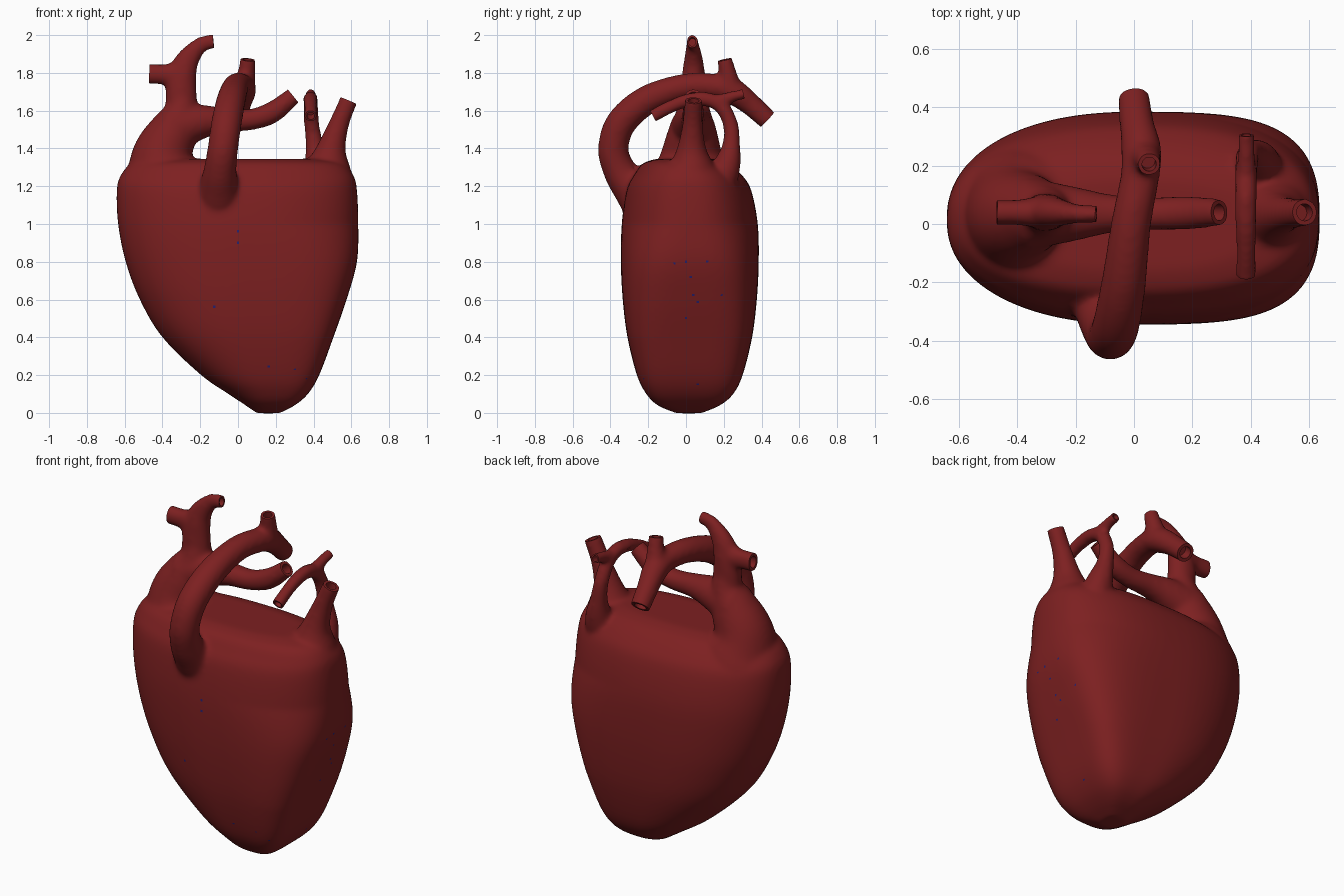
import bpy, bmesh, math
from mathutils import Vector

cube = bpy.data.objects.get("Cube")
if cube:
    bpy.data.objects.remove(cube)


def flat_colour(name, rgb):
    mat = bpy.data.materials.new(name)
    mat.use_nodes = True
    mat.diffuse_color = (*rgb, 1)
    mat.node_tree.nodes["Principled BSDF"].inputs["Base Color"].default_value = (*rgb, 1)
    return mat


flesh = flat_colour("deep red flesh", (0.205, 0.0145, 0.015))
vein = flat_colour("vein blue", (0.02, 0.015, 0.16))


def spline(rows, steps=6):
    """Catmull-Rom interpolation through rows of equal length."""
    rows = [Vector(r) for r in rows]
    ext = [rows[0] * 2 - rows[1]] + rows + [rows[-1] * 2 - rows[-2]]
    out = []
    for a, b, c, d in zip(ext, ext[1:], ext[2:], ext[3:]):
        for i in range(steps):
            t = i / steps
            out.append(0.5 * (2 * b + (c - a) * t + (2 * a - 5 * b + 4 * c - d) * t ** 2
                              + (3 * b - a - 3 * c + d) * t ** 3))
    return out + [rows[-1]]


def loft(bm, rings):
    """Skin closed rings of points and cap both ends."""
    rings = [[bm.verts.new(p) for p in ring] for ring in rings]
    n = len(rings[0])
    for lo, hi in zip(rings, rings[1:]):
        for i in range(n):
            j = (i + 1) % n
            bm.faces.new((lo[i], lo[j], hi[j], hi[i]))
    bm.faces.new(rings[0][::-1])
    bm.faces.new(rings[-1])


def circle(centre, normal, side, radius, squash, n=24):
    other = normal.cross(side)
    ring = []
    for i in range(n):
        a = math.tau * i / n
        offset = radius * (math.cos(a) * side + math.sin(a) * other)
        offset.y *= squash
        ring.append(centre + offset)
    return ring


def vessel(path, open_end=True, squash=1.0):
    """Tapered tube along (x, y, z, radius); an open end also gets a bore cutter."""
    pts = spline(path)
    pos = [p.to_3d() for p in pts]
    rad = [p[3] + 0.005 for p in pts]
    end, end_r = pos[-1].copy(), path[-1][3]
    tip = (pos[-1] - pos[-2]).normalized()
    if open_end:
        pos.append(end + tip * 0.02)
        rad.append(rad[-1])
    rings, side = [], Vector((0.31, 0.87, 0.38))
    for i, p in enumerate(pos):
        t = (pos[min(i + 1, len(pos) - 1)] - pos[max(i - 1, 0)]).normalized()
        side = (side - t * side.dot(t)).normalized()
        rings.append(circle(p, t, side, rad[i], squash))
    loft(solid, rings)
    if open_end:
        bore, rim = end_r * 0.68, end_r * 1.18 + 0.004
        steps = ((-0.05, bore), (0, bore), (0, rim), (0.033, rim))
        loft(cuts, [circle(end + tip * d, tip, side, r, squash) for d, r in steps])


def make_object(name, bm):
    bmesh.ops.recalc_face_normals(bm, faces=bm.faces)
    mesh = bpy.data.meshes.new(name)
    bm.to_mesh(mesh)
    bm.free()
    obj = bpy.data.objects.new(name, mesh)
    bpy.context.collection.objects.link(obj)
    return obj


solid, cuts = bmesh.new(), bmesh.new()

# Main muscle body: z, x min, x max, y min, y max
sections = [
    (-0.002, 0.10, 0.22, -0.05, 0.08),
    (0.04, 0.04, 0.30, -0.15, 0.18),
    (0.1, -0.05, 0.37, -0.21, 0.25),
    (0.2, -0.195, 0.43, -0.26, 0.30),
    (0.4, -0.40, 0.505, -0.31, 0.35),
    (0.6, -0.52, 0.575, -0.335, 0.375),
    (0.8, -0.595, 0.63, -0.345, 0.385),
    (1.0, -0.635, 0.637, -0.34, 0.38),
    (1.18, -0.642, 0.63, -0.315, 0.345),
    (1.26, -0.62, 0.61, -0.275, 0.295),
    (1.32, -0.56, 0.55, -0.23, 0.225),
    (1.345, -0.42, 0.42, -0.16, 0.15),
]


def body_ring(row, n=64):
    """Rounded section whose left side grows boxier toward the bottom."""
    z, x0, x1, y0, y1 = row
    boxy = 2.5 + 2 * min(1, max(0, (1.0 - z) / 0.6))
    ring = []
    for i in range(n):
        c, s = math.cos(math.tau * i / n), math.sin(math.tau * i / n)
        power = 2 / (boxy if c > 0 else 2.3)
        ring.append(((x0 + x1) / 2 + (x1 - x0) / 2 * math.copysign(abs(c) ** power, c),
                     (y0 + y1) / 2 + (y1 - y0) / 2 * math.copysign(abs(s) ** power, s), z))
    return ring


loft(solid, [body_ring(r) for r in spline(sections, 5)])

# Great arch over the top, from front to back, and its upright stub
vessel([(-0.1, -0.2, 1.1, 0.13), (-0.1, -0.28, 1.19, 0.105), (-0.095, -0.35, 1.28, 0.083),
        (-0.08, -0.385, 1.4, 0.076), (-0.06, -0.34, 1.54, 0.076), (-0.035, -0.2, 1.66, 0.072),
        (-0.01, 0, 1.728, 0.064), (0.02, 0.16, 1.728, 0.062), (0.025, 0.25, 1.7, 0.065),
        (0.01, 0.34, 1.635, 0.055), (0, 0.43, 1.553, 0.05)])
vessel([(0.03, 0.235, 1.71, 0.06), (0.045, 0.22, 1.8, 0.043), (0.052, 0.205, 1.87, 0.036)])

# Upper right trunk with two flattened branches
vessel([(-0.38, 0.03, 1.1, 0.25), (-0.385, 0.03, 1.25, 0.22), (-0.395, 0.03, 1.37, 0.16),
        (-0.345, 0.035, 1.49, 0.125), (-0.3, 0.04, 1.6, 0.085), (-0.3, 0.04, 1.7, 0.058),
        (-0.3, 0.04, 1.78, 0.042)], False)
vessel([(-0.27, 0.04, 1.79, 0.075), (-0.35, 0.04, 1.79, 0.06), (-0.4, 0.04, 1.792, 0.05),
        (-0.47, 0.04, 1.795, 0.05)], squash=0.8)
vessel([(-0.3, 0.04, 1.64, 0.08), (-0.3, 0.04, 1.76, 0.075), (-0.272, 0.04, 1.86, 0.06),
        (-0.21, 0.036, 1.939, 0.04), (-0.17, 0.034, 1.96, 0.035),
        (-0.13, 0.033, 1.965, 0.034)], squash=0.8)

# Crossing vessel that leaves the trunk toward the left
vessel([(-0.36, 0.035, 1.5, 0.12), (-0.2, 0.035, 1.54, 0.088), (-0.08, 0.035, 1.55, 0.062),
        (0.06, 0.035, 1.552, 0.052), (0.18, 0.038, 1.59, 0.053), (0.292, 0.04, 1.677, 0.042)])

# Left upright vessel
vessel([(0.45, 0.03, 1.1, 0.17), (0.475, 0.03, 1.28, 0.125), (0.495, 0.03, 1.4, 0.073),
        (0.535, 0.035, 1.53, 0.049), (0.585, 0.04, 1.653, 0.043)])

# Slim left arch with its back stub
vessel([(0.43, 0.14, 1.12, 0.09), (0.425, 0.21, 1.29, 0.072), (0.405, 0.24, 1.42, 0.043),
        (0.39, 0.235, 1.53, 0.036), (0.385, 0.185, 1.625, 0.035), (0.385, 0.1, 1.662, 0.034),
        (0.385, 0, 1.652, 0.032), (0.385, -0.09, 1.617, 0.03), (0.385, -0.175, 1.572, 0.031)])
vessel([(0.385, 0.16, 1.645, 0.034), (0.385, 0.23, 1.67, 0.026), (0.385, 0.305, 1.688, 0.024)])

# Fuse everything into one soft skin, then open the vessel ends
heart = make_object("heart", solid)
cutter = make_object("vessel_bores", cuts)
cutter.hide_render = True
remesh = heart.modifiers.new("fuse", 'REMESH')
remesh.mode = 'VOXEL'
remesh.voxel_size = 0.0125
soften = heart.modifiers.new("soften", 'SMOOTH')
soften.factor = 0.5
soften.iterations = 14
bores = heart.modifiers.new("bores", 'BOOLEAN')
bores.operation = 'DIFFERENCE'
bores.solver = 'EXACT'
bores.object = cutter

bpy.context.view_layer.update()
graph = bpy.context.evaluated_depsgraph_get()
skin = bpy.data.meshes.new_from_object(heart.evaluated_get(graph))
heart.modifiers.clear()
heart.data = skin
bpy.data.objects.remove(cutter)
skin.materials.clear()
skin.materials.append(flesh)
skin.materials.append(vein)

# Tiny blue flecks: the outward face nearest each spot on the front and left walls
front_spots = [(0, 0.96), (0, 0.9), (-0.12, 0.56), (0.16, 0.25), (0.3, 0.23), (0.36, 0.18)]
left_spots = [(0, 0.8), (-0.06, 0.79), (0.11, 0.8), (0.03, 0.72), (0.04, 0.62),
              (0.06, 0.59), (0.19, 0.62), (0, 0.5), (0.06, 0.15)]
for axis, facing, spots in ((0, Vector((0, -1, 0)), front_spots),
                            (1, Vector((1, 0, 0)), left_spots)):
    wall = [f for f in skin.polygons if f.normal.dot(facing) > 0.4]
    for u, z in spots:
        near = min(wall, key=lambda f: (f.center[axis] - u) ** 2 + (f.center.z - z) ** 2)
        near.material_index = 1

bpy.ops.object.select_all(action='DESELECT')
heart.select_set(True)
bpy.context.view_layer.objects.active = heart
bpy.ops.object.shade_smooth_by_angle(angle=math.radians(50))
